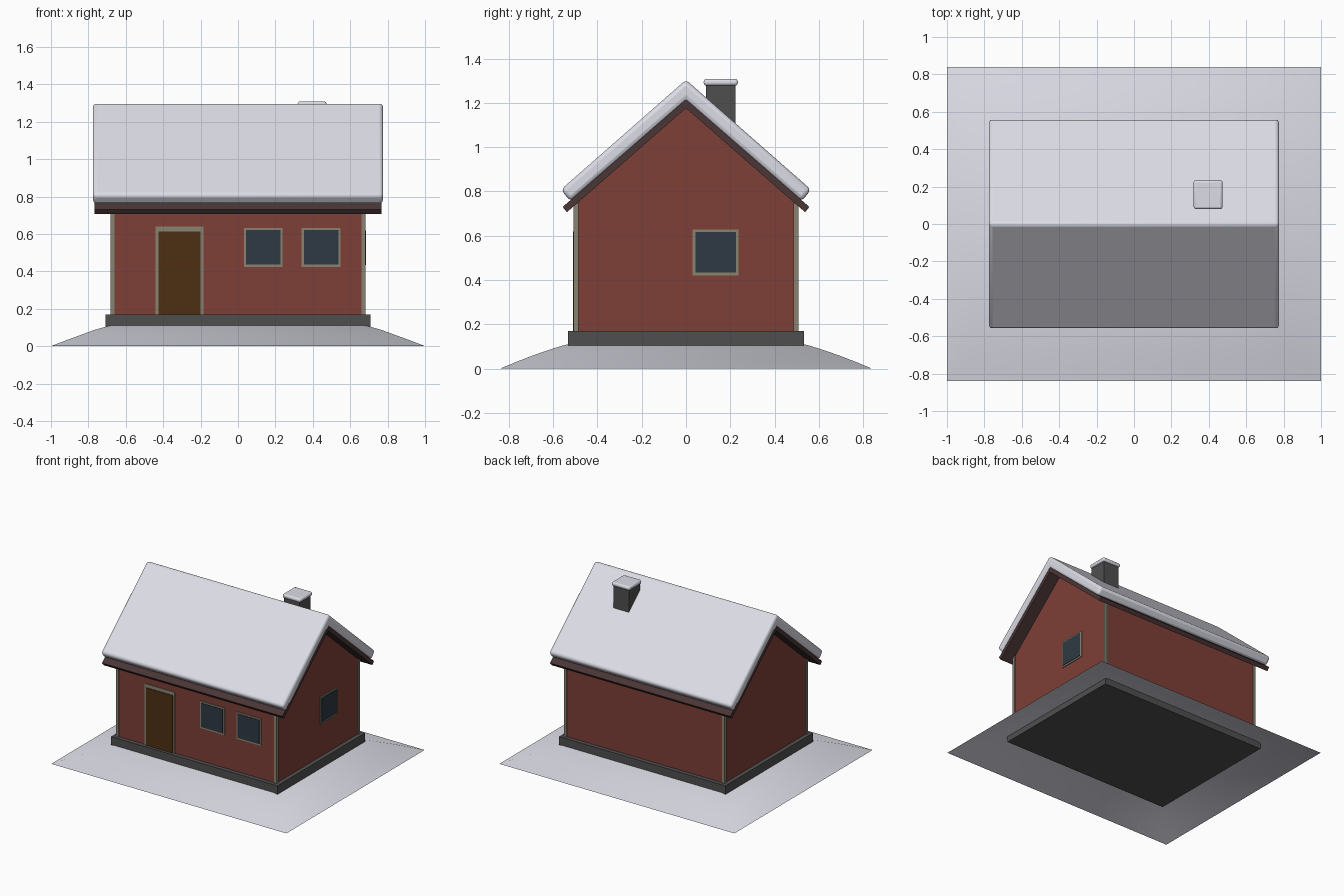
import bpy, bmesh, math

if "Cube" in bpy.data.objects:
    bpy.data.objects.remove(bpy.data.objects["Cube"])


def mat(name, *rgb):
    m = bpy.data.materials.new(name)
    m.diffuse_color = (*rgb, 1)
    m.use_nodes = True
    m.node_tree.nodes["Principled BSDF"].inputs["Base Color"].default_value = m.diffuse_color
    return m


SNOW = mat("snow", 0.80, 0.80, 0.89)
RED = mat("red_wall", 0.21, 0.05, 0.038)
TRIM = mat("trim", 0.25, 0.23, 0.165)
GLASS = mat("dark_glass", 0.028, 0.041, 0.057)
WOOD = mat("door_wood", 0.073, 0.028, 0.006)
STONE = mat("stone", 0.078, 0.078, 0.078)
ROOF = mat("roof_board", 0.068, 0.037, 0.036)


def finish(name, bm, material):
    bmesh.ops.recalc_face_normals(bm, faces=bm.faces)
    me = bpy.data.meshes.new(name)
    bm.to_mesh(me)
    bm.free()
    me.materials.append(material)
    ob = bpy.data.objects.new(name, me)
    bpy.context.collection.objects.link(ob)
    return ob


def box(name, x, y, z, material):
    """Box from (min, max) pairs."""
    bm = bmesh.new()
    bmesh.ops.create_cube(bm, size=1)
    for v in bm.verts:
        v.co = [(a + b) / 2 + c * (b - a) for (a, b), c in zip((x, y, z), v.co)]
    return finish(name, bm, material)


def prism(name, profile, half_x, material):
    """Extrude a (y, z) profile along x."""
    bm = bmesh.new()
    face = bm.faces.new([bm.verts.new((-half_x, y, z)) for y, z in profile])
    new = bmesh.ops.extrude_face_region(bm, geom=[face])["geom"]
    bmesh.ops.translate(bm, vec=(2 * half_x, 0, 0),
                        verts=[g for g in new if isinstance(g, bmesh.types.BMVert)])
    return finish(name, bm, material)


def smooth(ob, angle):
    bpy.ops.object.select_all(action='DESELECT')
    ob.select_set(True)
    bpy.context.view_layer.objects.active = ob
    bpy.ops.object.shade_smooth_by_angle(angle=math.radians(angle))


def soften(ob, width):
    b = ob.modifiers.new("round", 'BEVEL')
    b.width, b.segments, b.limit_method = width, 3, 'ANGLE'
    smooth(ob, 40)


# Snow mound: rising rectangular rings, open underneath
bm = bmesh.new()
rings = []
for hx, hy, z in [(1, 0.84, 0), (0.92, 0.765, 0.031), (0.84, 0.69, 0.06), (0.77, 0.615, 0.086),
                  (0.70, 0.55, 0.106), (0.63, 0.49, 0.118), (0.55, 0.42, 0.124)]:
    rings.append([bm.verts.new((sx * hx, sy * hy, z))
                  for sx, sy in ((-1, -1), (1, -1), (1, 1), (-1, 1))])
for a, b in zip(rings, rings[1:]):
    for i in range(4):
        j = (i + 1) % 4
        bm.faces.new((a[i], a[j], b[j], b[i]))
bm.faces.new(rings[-1])
smooth(finish("snow_mound", bm, SNOW), 40)

# Foundation and gabled walls
box("foundation", (-0.708, 0.708), (-0.532, 0.532), (0.06, 0.17), STONE)
prism("walls", [(-0.5, 0.16), (0.5, 0.16), (0.5, 0.748), (0, 1.185), (-0.5, 0.748)], 0.675, RED)

# Corner boards
for sx in (-1, 1):
    for sy in (-1, 1):
        box("corner_board", sorted((sx * 0.661, sx * 0.683)),
            sorted((sy * 0.485, sy * 0.507)), (0.165, 0.745), TRIM)

# Roof boards and the rounded snow blanket on top
prism("roof", [(-0.538, 0.706), (0, 1.176), (0.538, 0.706),
               (0.557, 0.73), (0, 1.215), (-0.557, 0.73)], 0.767, ROOF)
snow = prism("roof_snow", [(-0.522, 0.755), (0, 1.211), (0.522, 0.755),
                           (0.565, 0.808), (0, 1.304), (-0.565, 0.808)], 0.776, SNOW)
soften(snow, 0.02)

# Chimney with snow cap
box("chimney", (0.33, 0.462), (0.09, 0.223), (0.95, 1.285), STONE)
soften(box("chimney_snow", (0.319, 0.473), (0.08, 0.234), (1.278, 1.308), SNOW), 0.012)

# Front door: frame behind, wooden panel on top
box("door_frame", (-0.441, -0.184), (-0.506, -0.49), (0.165, 0.64), TRIM)
box("door", (-0.425, -0.2), (-0.51, -0.49), (0.165, 0.613), WOOD)

# Front windows
for cx in (0.135, 0.444):
    for name, h, d, m in (("window_frame", 0.104, 0.506, TRIM), ("window_pane", 0.092, 0.51, GLASS)):
        box(name, (cx - h, cx + h), (-d, -0.49), (0.528 - h, 0.528 + h), m)

# Window in the right gable
for name, h, d, m in (("side_window_frame", 0.104, 0.681, TRIM), ("side_window_pane", 0.092, 0.685, GLASS)):
    box(name, (0.665, d), (0.134 - h, 0.134 + h), (0.525 - h, 0.525 + h), m)
